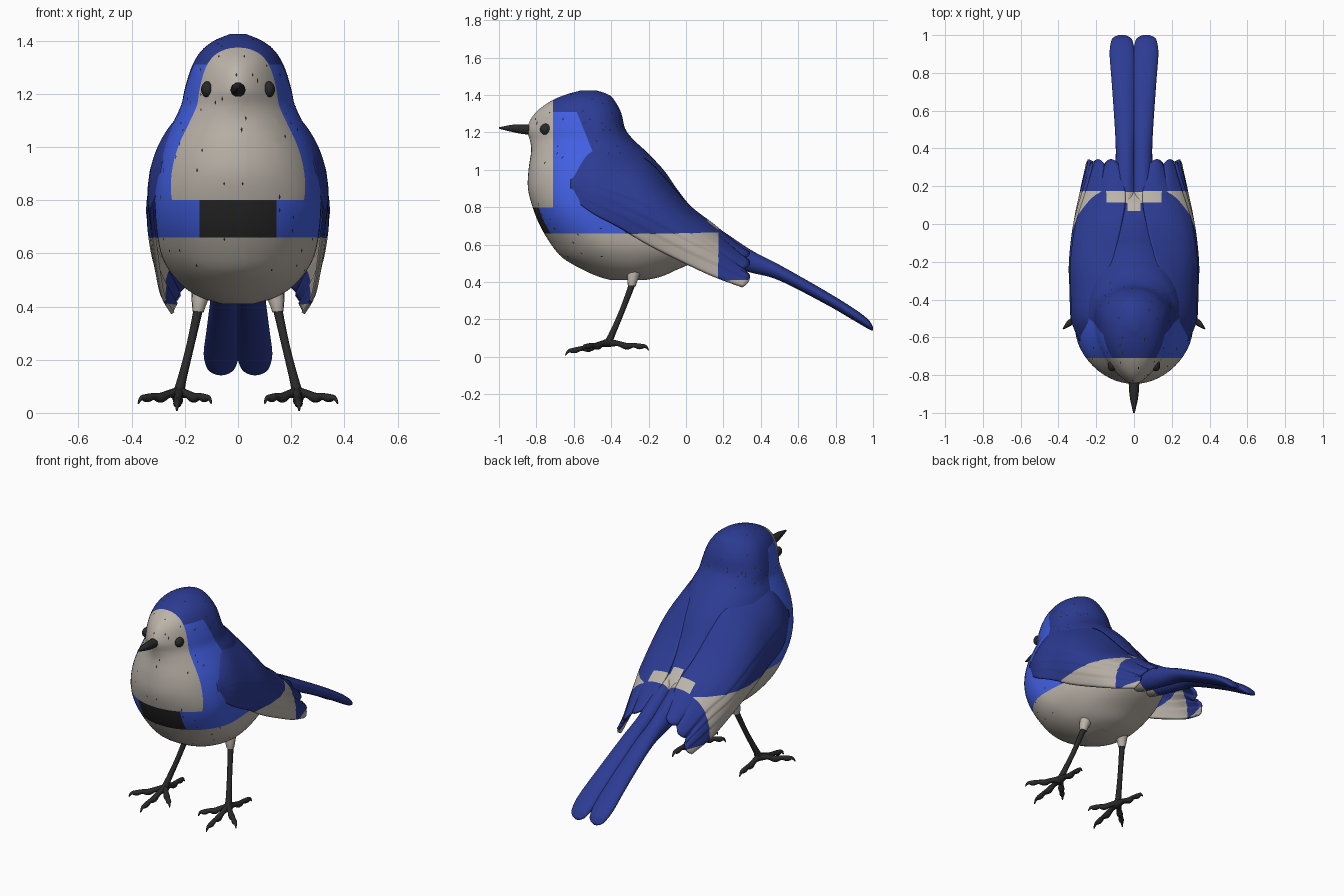
import bpy, bmesh, math, random
from mathutils import Vector

if "Cube" in bpy.data.objects:
    bpy.data.objects.remove(bpy.data.objects["Cube"])


def material(name, rgb):
    m = bpy.data.materials.new(name)
    m.use_nodes = True
    colour = (*rgb, 1)
    m.diffuse_color = colour
    bsdf = next(n for n in m.node_tree.nodes if n.type == "BSDF_PRINCIPLED")
    bsdf.inputs["Base Color"].default_value = colour
    bsdf.inputs["Roughness"].default_value = 0.8
    return m


DEEP, BRIGHT, PALE, DARK = range(4)
PLUMAGE = [material("deep_blue", (.025, .044, .29)),
           material("bright_blue", (.054, .115, .76)),
           material("warm_white", (.50, .455, .40)),
           material("charcoal", (.022, .022, .022))]
HORN = PLUMAGE[DARK]

# Planes along which the plumage changes colour: point, normal
X, Y, Z = Vector((1, 0, 0)), Vector((0, 1, 0)), Vector((0, 0, 1))
SLANT = Vector((0, 1, .4))
CUTS = [(Y * y, Y) for y in (-.71, .07, .11, .17)]
CUTS += [(Z * z, Z) for z in (.41, .66, .8, 1.31)]
CUTS += [(X * x, X) for x in (-.145, -.035, .035, .145)]
CUTS.append((Y * -.06, SLANT))


def plumage(p, wing):
    """Colour of the feathers at a point."""
    middle = abs(p.x) < .145
    rump = middle and p.y > (.07 if abs(p.x) < .035 else .11)
    if p.y < .17 and (p.z < .66 or rump):
        return PALE
    if wing:
        return PALE if p.y > .17 and p.z < .41 else DEEP
    if p.y < -.71 and p.z > .8:
        return PALE
    if p.y < -.71 and middle:
        return DARK
    if p.z < 1.31 and p.dot(SLANT) < -.06:
        return BRIGHT
    return DEEP


def sample(rows, count):
    """Smooth curve through the rows, column by column."""
    out = []
    last = len(rows) - 1
    for i in range(count):
        f = i / (count - 1) * last
        k = min(int(f), last - 1)
        t = f - k
        a, b = rows[max(k - 1, 0)], rows[k]
        c, d = rows[k + 1], rows[min(k + 2, last)]
        out.append([q + .5 * t * (r - p + t * (2 * p - 5 * q + 4 * r - s
                    + t * (3 * (q - r) + s - p)))
                    for p, q, r, s in zip(a, b, c, d)])
    return out


def finish(name, bm, materials):
    mesh = bpy.data.meshes.new(name)
    bm.to_mesh(mesh)
    bm.free()
    for m in materials:
        mesh.materials.append(m)
    ob = bpy.data.objects.new(name, mesh)
    bpy.context.collection.objects.link(ob)
    return ob


def skin(name, rings, closed=True, wing=False):
    """Join rings of points into a smooth, feather-coloured surface."""
    bm = bmesh.new()
    loops = [[bm.verts.new(p) for p in ring] for ring in rings]
    n = len(loops[0])
    for a, b in zip(loops, loops[1:]):
        for j in range(n if closed else n - 1):
            k = (j + 1) % n
            bm.faces.new((a[j], a[k], b[k], b[j]))
    if closed:
        bm.faces.new(loops[0])
        bm.faces.new(loops[-1])
    bmesh.ops.recalc_face_normals(bm, faces=bm.faces)
    for point, normal in CUTS:
        bmesh.ops.bisect_plane(bm, geom=bm.verts[:] + bm.edges[:] + bm.faces[:],
                               plane_co=point, plane_no=normal, dist=1e-5)
    for f in bm.faces:
        f.smooth = True
        f.material_index = plumage(f.calc_center_median(), wing)
    return finish(name, bm, PLUMAGE)


def mirror(ob):
    ob.modifiers.new("mirror", "MIRROR").use_mirror_merge = False


def tube(name, points, radii, mat):
    """Tapering round tube along a path."""
    cu = bpy.data.curves.new(name, "CURVE")
    cu.dimensions = "3D"
    cu.bevel_depth = 1
    cu.bevel_resolution = 3
    cu.use_fill_caps = True
    sp = cu.splines.new("POLY")
    path = sample([(*p, r) for p, r in zip(points, radii)], 4 * len(points) - 3)
    sp.points.add(len(path) - 1)
    for pt, (x, y, z, r) in zip(sp.points, path):
        pt.co = (x, y, z, 1)
        pt.radius = max(r, .002)
    cu.materials.append(mat)
    ob = bpy.data.objects.new(name, cu)
    bpy.context.collection.objects.link(ob)


# Body and head: height, front, back, widest point, half width, pointedness of the front
BODY = [(.41, -.40, -.22, -.32, .06, 1), (.43, -.47, -.13, -.30, .13, 1),
        (.47, -.56, -.04, -.32, .20, 1), (.53, -.66, .10, -.36, .255, 1),
        (.60, -.72, .19, -.42, .29, 1), (.70, -.78, .14, -.50, .308, 1),
        (.80, -.82, .03, -.54, .313, 1), (.90, -.845, -.05, -.53, .305, 1),
        (1.0, -.842, -.12, -.52, .28, 1), (1.1, -.828, -.215, -.49, .24, 1.05),
        (1.16, -.835, -.28, -.49, .213, 1.25), (1.22, -.85, -.325, -.49, .20, 1.4),
        (1.3, -.81, -.345, -.50, .175, 1.2), (1.36, -.735, -.375, -.52, .14, 1),
        (1.4, -.65, -.41, -.53, .09, 1), (1.425, -.56, -.48, -.53, .03, 1)]
rings = []
for z, front, back, mid, half, point in sample(BODY, 61):
    ring = []
    for j in range(56):
        a = math.tau * j / 56
        rear = math.sin(a) > 0
        x = half * abs(math.cos(a)) ** (1 if rear else point)
        reach = back - mid if rear else mid - front
        ring.append((math.copysign(x, math.cos(a)), mid + reach * math.sin(a), z))
    rings.append(ring)
body = skin("body", rings)

# Small dark flecks lying on the body feathers
random.seed(4)
bm = bmesh.new()
spots = [f for f in body.data.polygons if f.center.z > .5 and f.center.y < -.3 and f.area > .0002]
for f in random.sample(spots, 100):
    along = f.normal.cross(X).normalized() * random.uniform(.006, .012)
    across = f.normal.cross(along).normalized() * .004
    spot = f.center + f.normal * .002
    bm.faces.new([bm.verts.new(spot + d) for d in (along, across, -along, -across)])
finish("flecks", bm, [HORN])

# Wings: y, then x and z of the upper edge, middle and lower edge
WING = [(-.615, .27, .96, .285, .91, .28, .86), (-.5, .23, 1.1, .312, .95, .323, .77),
        (-.35, .19, 1.09, .316, .91, .318, .69), (-.2, .115, 1.04, .312, .85, .307, .60),
        (0, .065, .82, .28, .715, .293, .50), (.15, .045, .70, .23, .63, .278, .43),
        (.3, .08, .565, .185, .50, .245, .375)]
rows = sample(WING, 37)
grid = []
for i, (y, xa, za, xb, zb, xc, zc) in enumerate(rows):
    s = i / (len(rows) - 1)
    line = []
    for j in range(49):
        v = j / 48
        wa, wb, wc = (1 - v) * (1 - 2 * v), 4 * v * (1 - v), v * (2 * v - 1)
        # overlapping flight feathers low on the wing, rounded feather tips behind
        ridge = .007 * ((v - .5) * 8 % 1) * s if v > .5 else 0
        tip = .04 * abs(math.sin(v * math.pi * 3)) ** .6 * s ** 12
        line.append((wa * xa + wb * xb + wc * xc + ridge, y + tip,
                     wa * za + wb * zb + wc * zc))
    grid.append(line)
wings = skin("wings", grid, closed=False, wing=True)
thick = wings.modifiers.new("thickness", "SOLIDIFY")
thick.thickness = .014
thick.offset = 0
mirror(wings)

# Tail: two long lobes; y, centre height, half depth, centre x, half width
TAIL = [(0, .66, .10, .05, .07), (.15, .60, .10, .045, .065), (.35, .51, .06, .045, .052),
        (.5, .45, .042, .047, .054), (.75, .315, .035, .055, .063),
        (.9, .225, .032, .062, .067), (.97, .178, .026, .064, .056),
        (.99, .16, .018, .064, .04), (1, .15, .008, .064, .018)]
tail = skin("tail", [[(xc + hx * math.cos(math.tau * j / 24), y,
                       zc + hz * math.sin(math.tau * j / 24)) for j in range(24)]
                     for y, zc, hz, xc, hx in sample(TAIL, 49)])
mirror(tail)

# Beak
tube("beak", [(0, -.82, 1.215), (0, -.87, 1.217), (0, -.93, 1.222), (0, -1, 1.224)],
     (.028, .027, .02, .004), HORN)

for side, s in (("left", 1), ("right", -1)):
    # Eye
    bpy.ops.mesh.primitive_uv_sphere_add(segments=20, ring_count=12, radius=1,
                                         location=(s * .115, -.75, 1.217))
    eye = bpy.context.object
    eye.name = side + "_eye"
    eye.scale = (.024, .03, .03)
    eye.data.materials.append(HORN)
    bpy.ops.object.shade_smooth()

    # Thigh and leg
    tube(side + "_thigh", [(s * .13, -.27, .49), (s * .145, -.285, .42), (s * .15, -.29, .38)],
         (.045, .03, .021), PLUMAGE[PALE])
    foot = Vector((s * .222, -.415, .075))
    tube(side + "_leg", [(s * .145, -.28, .41), (s * .18, -.34, .25), (s * .215, -.4, .11), foot],
         (.018, .015, .018, .026), HORN)

    # Toes with knuckles and hooked claws
    for toe, tip in (("middle", (.23, -.645, .008)), ("outer", (.375, -.555, .035)),
                     ("inner", (.1, -.54, .035)), ("back", (.235, -.2, .035))):
        end = Vector((s * tip[0], tip[1], tip[2]))
        path = []
        for t, lift in ((0, 0), (.25, .006), (.45, 0), (.62, .012), (.78, .012),
                        (.92, .018), (1, 0)):
            path.append(foot.lerp(end, t) + Z * lift)
        tube(f"{side}_{toe}_toe", path, (.024, .015, .019, .013, .016, .009, .003), HORN)
